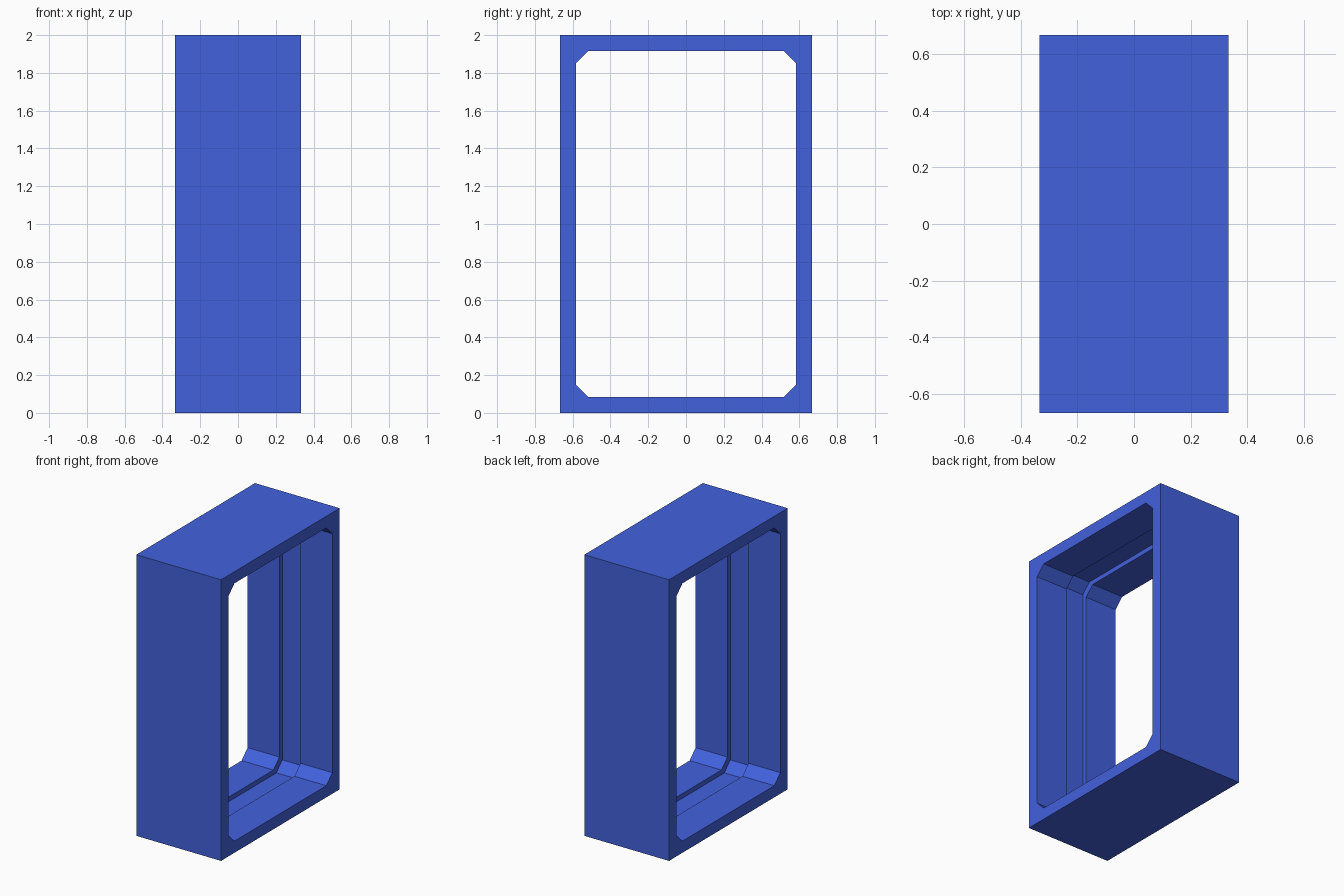
import bpy, bmesh

if "Cube" in bpy.data.objects:
    bpy.data.objects.remove(bpy.data.objects["Cube"])

HX, HY, HZ = 1 / 3, 2 / 3, 1.0      # half sizes of the outer block
WALL, CHAMFER = 0.083, 0.067        # frame thickness, corner cut of the opening
GROOVE_X, GROOVE_D = 0.083, 0.033   # groove half width and depth
SIGNS = [(1, 1), (-1, 1), (-1, -1), (1, -1)]

bm = bmesh.new()


def rect_ring(x):
    return [bm.verts.new((x, sy * HY, HZ + sz * HZ)) for sy, sz in SIGNS]


def opening_ring(x, inset):
    """Rectangle with cut corners, two vertices per corner."""
    a, b, ring = HY - inset, HZ - inset, []
    for sy, sz in SIGNS:
        pair = [(sy * a, sz * (b - CHAMFER)), (sy * (a - CHAMFER), sz * b)]
        if sy * sz < 0:
            pair.reverse()
        ring += [bm.verts.new((x, y, HZ + z)) for y, z in pair]
    return ring


def bridge(r0, r1):
    n = len(r0)
    for i in range(n):
        j = (i + 1) % n
        bm.faces.new((r0[i], r0[j], r1[j], r1[i]))


def rim(outer, inner):
    for k in range(4):
        bm.faces.new((outer[k], inner[2 * k], inner[2 * k + 1]))
        bm.faces.new((outer[k], outer[(k + 1) % 4],
                      inner[(2 * k + 2) % 8], inner[2 * k + 1]))


# Outer walls
outer = [rect_ring(-HX), rect_ring(HX)]
bridge(*outer)

# Through opening with a groove around the middle
profile = [(-HX, WALL), (-GROOVE_X, WALL), (-GROOVE_X, WALL - GROOVE_D),
           (GROOVE_X, WALL - GROOVE_D), (GROOVE_X, WALL), (HX, WALL)]
rings = [opening_ring(x, inset) for x, inset in profile]
for r0, r1 in zip(rings, rings[1:]):
    bridge(r0, r1)

# Flat rims on both open sides
rim(outer[0], rings[0])
rim(outer[1], rings[-1])

bmesh.ops.recalc_face_normals(bm, faces=bm.faces)
mesh = bpy.data.meshes.new("door_frame")
bm.to_mesh(mesh)
bm.free()

frame = bpy.data.objects.new("door_frame", mesh)
bpy.context.collection.objects.link(frame)
blue = bpy.data.materials.new("blue")
blue.diffuse_color = (0.055, 0.12, 0.72, 1)
blue.use_nodes = True
blue.node_tree.nodes["Principled BSDF"].inputs["Base Color"].default_value = blue.diffuse_color
mesh.materials.append(blue)
